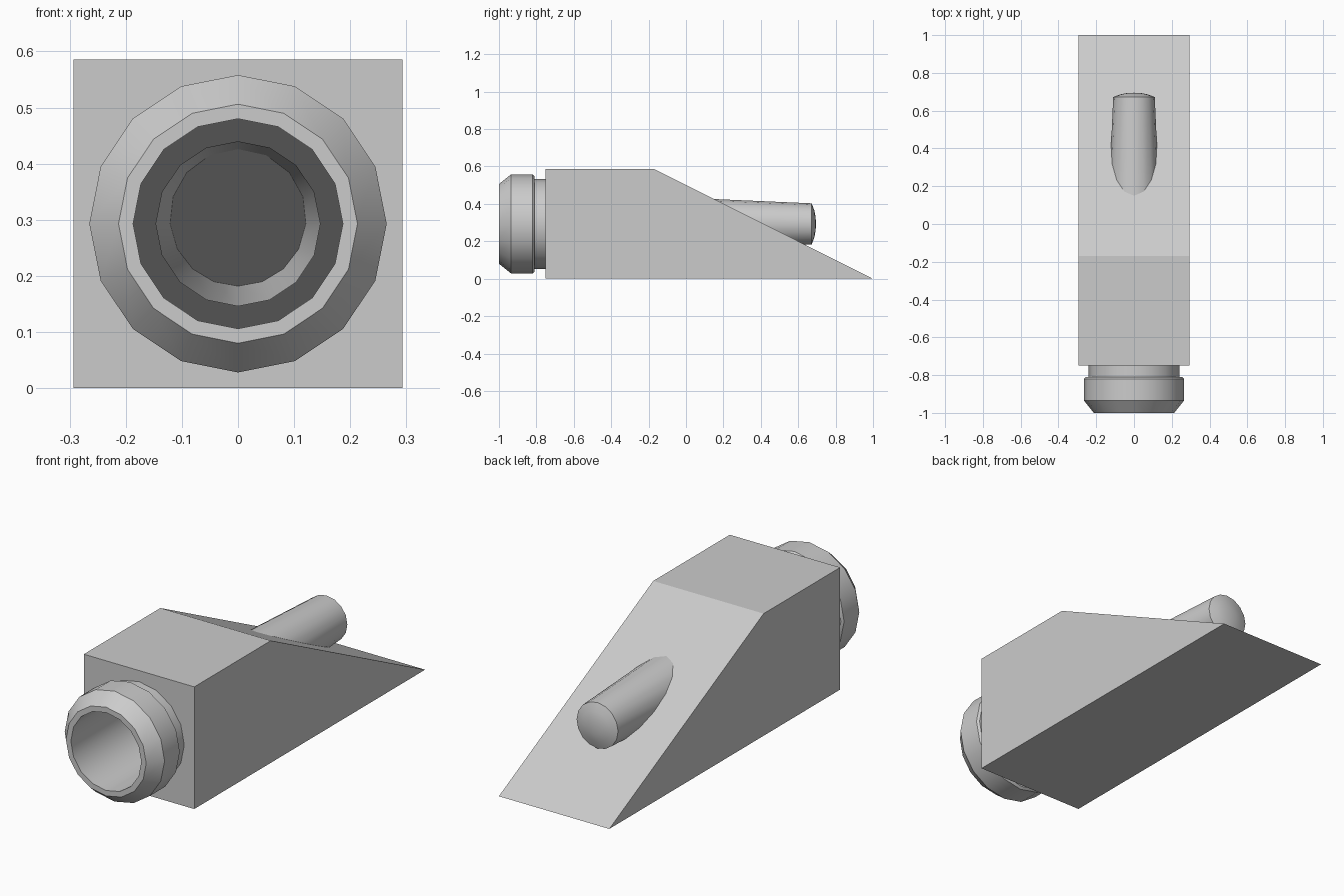
import bpy, bmesh
from math import sin, cos, pi, radians

cube = bpy.data.objects.get("Cube")
if cube:
    bpy.data.objects.remove(cube, do_unlink=True)

SIDES = 16
AXIS_Z = 0.293      # height of the shared axis
HALF = 0.293        # half width of the body
BORE = 0.187        # radius of the through hole

grey = bpy.data.materials.new("plain_grey")
grey.use_nodes = True
grey.diffuse_color = (0.6, 0.6, 0.6, 1)
grey.node_tree.nodes["Principled BSDF"].inputs["Base Color"].default_value = (0.6, 0.6, 0.6, 1)


def finish(bm, name, smooth):
    bmesh.ops.recalc_face_normals(bm, faces=bm.faces)
    mesh = bpy.data.meshes.new(name)
    bm.to_mesh(mesh)
    bm.free()
    mesh.materials.append(grey)
    obj = bpy.data.objects.new(name, mesh)
    bpy.context.collection.objects.link(obj)
    if smooth:
        bpy.ops.object.select_all(action='DESELECT')
        obj.select_set(True)
        bpy.context.view_layer.objects.active = obj
        bpy.ops.object.shade_smooth_by_angle(angle=radians(30))
    return obj


def circle(bm, y, r):
    steps = [2 * pi * i / SIDES for i in range(SIDES)]
    return [bm.verts.new((r * sin(a), y, AXIS_Z + r * cos(a))) for a in steps]


def lathe(name, profile):
    """Revolve (y, radius) points about the long axis; radius 0 closes the end."""
    bm = bmesh.new()
    last = None
    for y, r in profile:
        ring = circle(bm, y, r) if r else [bm.verts.new((0, y, AXIS_Z))] * SIDES
        if last:
            for i in range(SIDES):
                j = (i + 1) % SIDES
                corners = [last[i], last[j], ring[j], ring[i]]
                bm.faces.new(list(dict.fromkeys(corners)))
        last = ring
    return finish(bm, name, True)


# Wedge body: hollow shell with a round opening in the front
bm = bmesh.new()
outline = [(-0.75, 0), (-0.75, 2 * HALF), (-0.17, 2 * HALF), (1.0, 0)]
left, right = ([bm.verts.new((x, y, z)) for y, z in outline] for x in (HALF, -HALF))
bm.faces.new(left)
bm.faces.new(right[::-1])
for i in range(1, 4):
    j = (i + 1) % 4
    bm.faces.new((left[i], left[j], right[j], right[i]))
hole = circle(bm, -0.75, BORE)
rim = [bm.edges.new((hole[i - 1], hole[i])) for i in range(SIDES)]
square = [left[0], left[1], right[1], right[0]]
for i in range(4):
    pair = (square[i - 1], square[i])
    rim.append(bm.edges.get(pair) or bm.edges.new(pair))
bmesh.ops.triangle_fill(bm, edges=rim, use_beauty=True)
finish(bm, "wedge_body", False)

# Front collar: neck, flange with chamfers, flat lip and straight bore
lathe("mouth_collar", [
    (-0.75, 0.24), (-0.81, 0.24), (-0.81, 0.255), (-0.82, 0.265),
    (-0.935, 0.265), (-1.0, 0.213), (-1.0, BORE), (-0.2, BORE)])

# Tapered rod through the slope, with a shallow domed tip
lathe("tapered_rod", [
    (-0.17, 0.147), (0.672, 0.11), (0.686, 0.073), (0.693, 0.037), (0.695, 0)])
